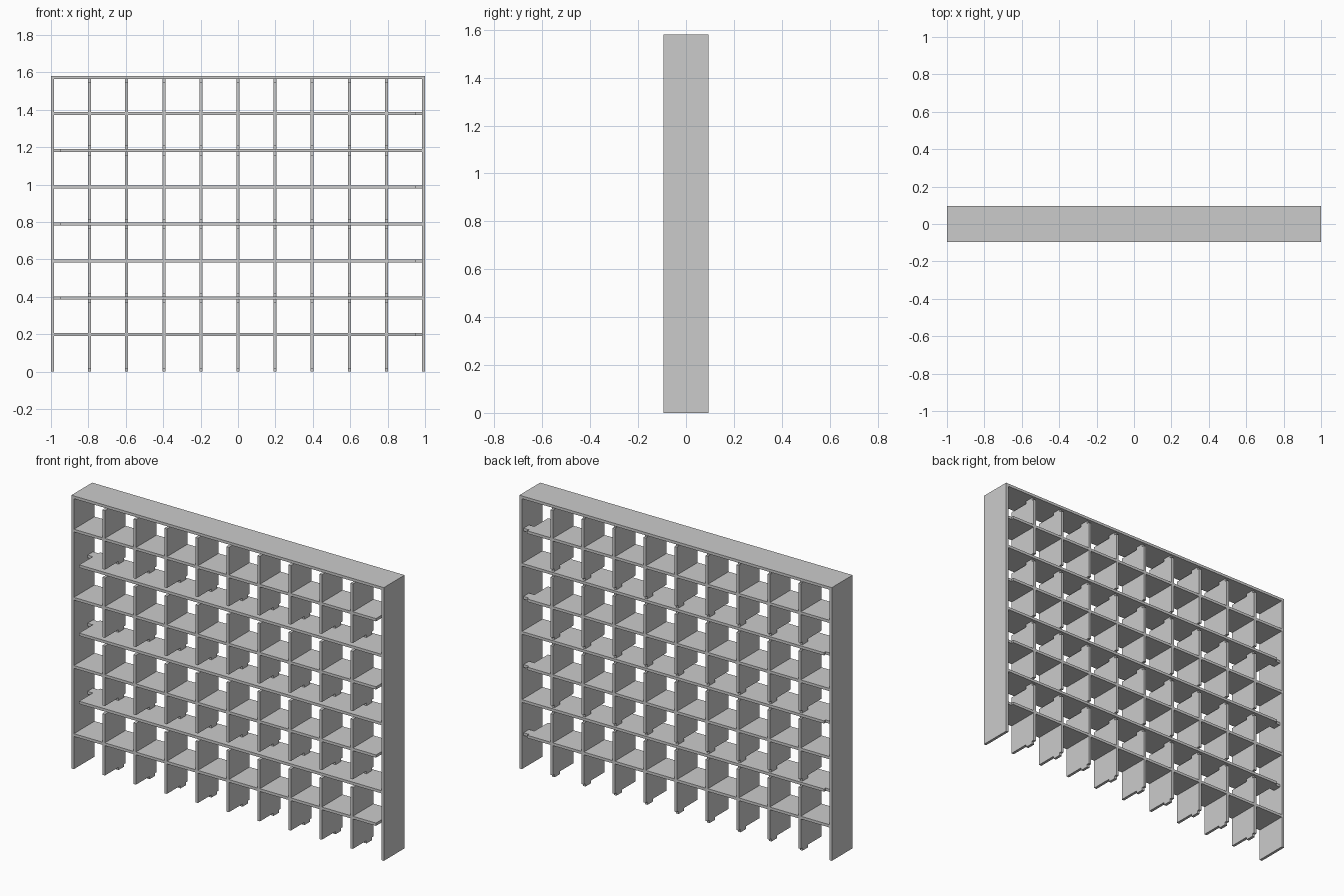
import bpy

cube = bpy.data.objects.get("Cube")
if cube:
    bpy.data.objects.remove(cube, do_unlink=True)

grey = bpy.data.materials.new("plain grey")
grey.use_nodes = True
colour = (0.6, 0.6, 0.6, 1)
grey.diffuse_color = colour
grey.node_tree.nodes["Principled BSDF"].inputs["Base Color"].default_value = colour

THICK = 0.016          # board thickness
HALF = THICK / 2
DEPTH = 0.095          # half the depth
PITCH_X = 0.1984
PITCH_Z = 0.1972
HEIGHT = 1.581
TOP = HEIGHT - THICK
WALL = 1 - THICK       # inner face of the side walls
TAB = (0.03, 0.08)     # front and back of the end tabs
NOTCH = 0.95
GAP = 0.016


def board(name, outline, place):
    """Extrude a flat outline by the board thickness; place maps (u, v, w) to space."""
    n = len(outline)
    verts = [place(u, v, w) for w in (-HALF, HALF) for u, v in outline]
    faces = [list(range(n))[::-1], list(range(n, 2 * n))]
    faces += [(i, (i + 1) % n, (i + 1) % n + n, i + n) for i in range(n)]
    mesh = bpy.data.meshes.new(name)
    mesh.from_pydata(verts, [], faces)
    mesh.materials.append(grey)
    obj = bpy.data.objects.new(name, mesh)
    bpy.context.collection.objects.link(obj)
    # Make all the normals point outward
    import bmesh
    bm = bmesh.new()
    bm.from_mesh(mesh)
    bmesh.ops.recalc_face_normals(bm, faces=bm.faces)
    bm.to_mesh(mesh)
    bm.free()


def upright(x):
    return lambda u, v, w: (x + w, u, v)


def level(z):
    return lambda u, v, w: (u, v, z + w)


# Side walls and top board
for side, x in (("left", 1 - HALF), ("right", HALF - 1)):
    board(side + "_wall", [(-DEPTH, 0), (DEPTH, 0), (DEPTH, HEIGHT), (-DEPTH, HEIGHT)], upright(x))
board("top_board", [(-WALL, -DEPTH), (WALL, -DEPTH), (WALL, DEPTH), (-WALL, DEPTH)], level(HEIGHT - HALF))

# Shelves: one end meets the wall, the other has a narrow tab, alternating
for row in range(1, 8):
    s = 1 if row % 2 else -1
    outline = [(-WALL, -DEPTH), (NOTCH, -DEPTH), (NOTCH, TAB[0]), (WALL, TAB[0]),
               (WALL, TAB[1]), (NOTCH, TAB[1]), (NOTCH, DEPTH), (-WALL, DEPTH)]
    board(f"shelf_{row}", [(s * u, v) for u, v in outline], level(row * PITCH_Z))

# Dividers: two cells tall, with a tab at each end
for col in range(-4, 5):
    for tier in range(4):
        low = 2 * tier * PITCH_Z + (HALF if tier else 0)
        high = TOP if tier == 3 else 2 * (tier + 1) * PITCH_Z - HALF
        a, b = low + GAP, high - GAP
        outline = [(-DEPTH, a), (TAB[0], a), (TAB[0], low), (TAB[1], low), (TAB[1], a), (DEPTH, a),
                   (DEPTH, b), (TAB[1], b), (TAB[1], high), (TAB[0], high), (TAB[0], b), (-DEPTH, b)]
        board(f"divider_{col + 5}_{tier + 1}", outline, upright(col * PITCH_X))
